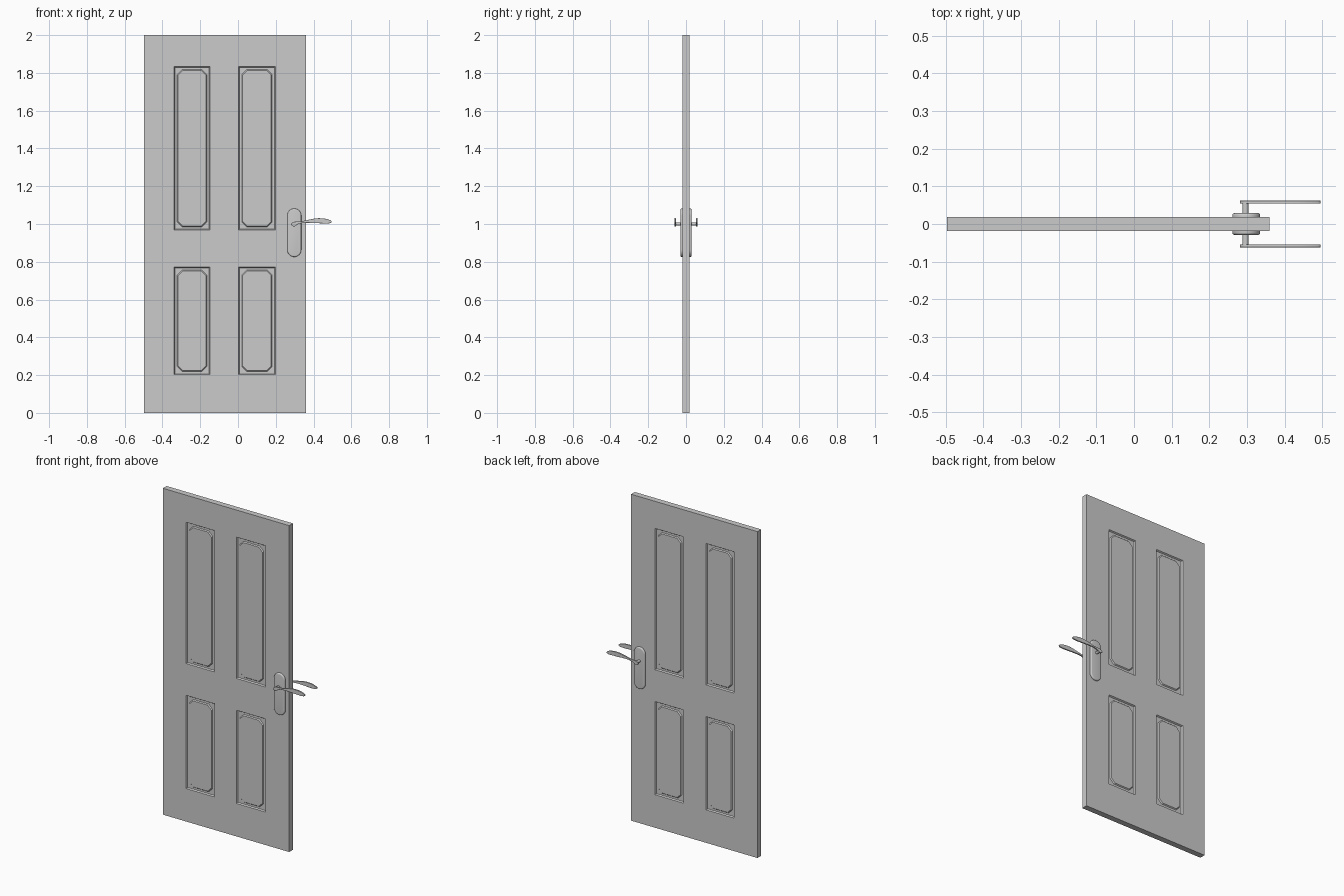
import bpy, bmesh, math

if "Cube" in bpy.data.objects:
    bpy.data.objects.remove(bpy.data.objects["Cube"])

HALF = 0.018                                   # half the door thickness
X0, X1 = -0.497, 0.36
XS = [X0, -0.339, -0.148, 0.003, 0.198, X1]
ZS = [0.0, 0.202, 0.773, 0.968, 1.834, 2.0]


def finish(name, bm, angle=None):
    bmesh.ops.remove_doubles(bm, verts=bm.verts, dist=1e-5)
    bmesh.ops.recalc_face_normals(bm, faces=bm.faces)
    me = bpy.data.meshes.new(name)
    bm.to_mesh(me)
    bm.free()
    ob = bpy.data.objects.new(name, me)
    bpy.context.collection.objects.link(ob)
    if angle:
        bpy.ops.object.select_all(action='DESELECT')
        ob.select_set(True)
        bpy.context.view_layer.objects.active = ob
        bpy.ops.object.shade_smooth_by_angle(angle=math.radians(angle))
    return ob


def octagon(x0, x1, z0, z1, inset, cut):
    """Rectangle with cut corners; cut = 0 doubles the corner points."""
    a, b, c, d = x0 + inset, x1 - inset, z0 + inset, z1 - inset
    return [(a + cut, c), (b - cut, c), (b, c + cut), (b, d - cut),
            (b - cut, d), (a + cut, d), (a, d - cut), (a, c + cut)]


def loft(bm, rings):
    """Bridge (points, y) rings and cap the last one."""
    loops = [[bm.verts.new((x, y, z)) for x, z in pts] for pts, y in rings]
    for p, q in zip(loops, loops[1:]):
        n = len(p)
        for i in range(n):
            j = (i + 1) % n
            bm.faces.new((p[i], p[j], q[j], q[i]))
    bm.faces.new(loops[-1])
    return loops


# Door leaf with four recessed, raised-field panels on each side
bm = bmesh.new()
for s in (-1, 1):
    for i in range(5):
        for k in range(5):
            cell = (XS[i], XS[i + 1], ZS[k], ZS[k + 1])
            if i in (1, 3) and k in (1, 3):
                loft(bm, [(octagon(*cell, 0, 0), s * HALF),
                          (octagon(*cell, 0.005, 0), s * (HALF - 0.008)),
                          (octagon(*cell, 0.017, 0.026), s * (HALF - 0.008)),
                          (octagon(*cell, 0.022, 0.024), s * (HALF - 0.002))])
            else:
                a, b, c, d = cell
                bm.faces.new([bm.verts.new((x, s * HALF, z))
                              for x, z in ((a, c), (b, c), (b, d), (a, d))])
# Edges of the leaf
for k in range(5):
    for x in (X0, X1):
        bm.faces.new([bm.verts.new((x, y, z)) for y, z in
                      ((-HALF, ZS[k]), (HALF, ZS[k]), (HALF, ZS[k + 1]), (-HALF, ZS[k + 1]))])
for i in range(5):
    for z in (0.0, 2.0):
        bm.faces.new([bm.verts.new((x, y, z)) for x, y in
                      ((XS[i], -HALF), (XS[i + 1], -HALF), (XS[i + 1], HALF), (XS[i], HALF))])
bmesh.ops.dissolve_degenerate(bm, edges=bm.edges, dist=1e-5)
finish("door_leaf", bm)


def stadium(cx, z0, z1, r, inset, n=16):
    """Upright pill outline."""
    pts = []
    for cz, start in ((z1 - r, 0), (z0 + r, math.pi)):
        for i in range(n + 1):
            t = start + math.pi * i / n
            pts.append((cx + (r - inset) * math.cos(t), cz + (r - inset) * math.sin(t)))
    return pts


def spline(pts, n=5):
    """Closed Catmull-Rom outline through the points."""
    out, m = [], len(pts)
    for i in range(m):
        p = [pts[(i + o) % m] for o in (-1, 0, 1, 2)]
        for j in range(n):
            t = j / n
            out.append(tuple(0.5 * (2 * b + (c - a) * t + (2 * a - 5 * b + 4 * c - d) * t * t
                                    + (3 * b - a - 3 * c + d) * t ** 3)
                             for a, b, c, d in zip(*p)))
    return out


LEVER = [(0.281, 0.998), (0.288, 0.989), (0.301, 0.988), (0.316, 0.998), (0.34, 1.005),
         (0.38, 1.006), (0.43, 1.004), (0.475, 1.003), (0.492, 1.007), (0.495, 1.014),
         (0.486, 1.021), (0.455, 1.029), (0.415, 1.030), (0.375, 1.023), (0.34, 1.015),
         (0.312, 1.013), (0.292, 1.010)]

for s, side in ((-1, "front"), (1, "back")):
    # Backing plate with rounded rim
    bm = bmesh.new()
    rings = [(stadium(0.298, 0.826, 1.082, 0.037, 0), s * (HALF - 0.002)),
             (stadium(0.298, 0.826, 1.082, 0.037, 0), s * (HALF + 0.005))]
    for i in range(1, 5):
        t = math.pi / 2 * i / 4
        rings.append((stadium(0.298, 0.826, 1.082, 0.037, 0.007 * (1 - math.cos(t))),
                      s * (HALF + 0.005 + 0.006 * math.sin(t))))
    loops = loft(bm, rings)
    bm.faces.new(loops[0])
    finish(side + "_handle_plate", bm, 35)

    # Spindle
    circle = [(0.296 + 0.008 * math.cos(math.tau * i / 20),
               1.0 + 0.008 * math.sin(math.tau * i / 20)) for i in range(20)]
    bm = bmesh.new()
    loops = loft(bm, [(circle, s * 0.026), (circle, s * 0.056)])
    bm.faces.new(loops[0])
    finish(side + "_spindle", bm, 35)

    # Curved flat lever
    outline = spline(LEVER)
    bm = bmesh.new()
    loops = loft(bm, [(outline, s * 0.054), (outline, s * 0.062)])
    bm.faces.new(loops[0])
    lever = finish(side + "_lever", bm, 35)
    bev = lever.modifiers.new("soft_edges", 'BEVEL')
    bev.width, bev.segments = 0.001, 2
    bev.limit_method, bev.angle_limit = 'ANGLE', math.radians(50)
